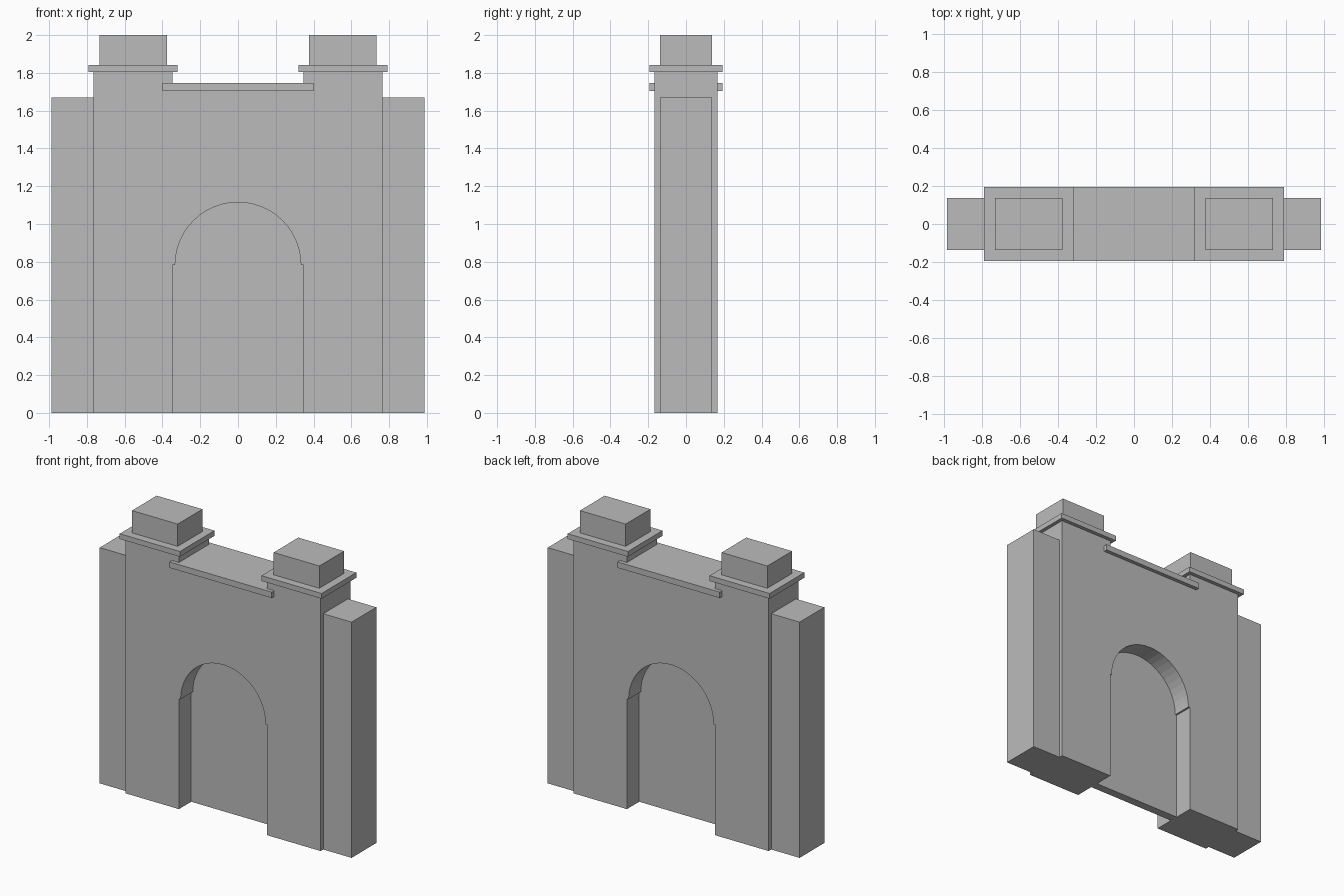
import bpy, bmesh, math

if "Cube" in bpy.data.objects:
    bpy.data.objects.remove(bpy.data.objects["Cube"])

stone = bpy.data.materials.new("grey_stone")
stone.diffuse_color = (0.5, 0.5, 0.5, 1)
stone.use_nodes = True
stone.node_tree.nodes["Principled BSDF"].inputs["Base Color"].default_value = stone.diffuse_color


def prism(name, pts, y0, y1):
    """Extrude an x-z outline from y0 to y1."""
    bm = bmesh.new()
    face = bm.faces.new([bm.verts.new((x, y0, z)) for x, z in pts])
    out = bmesh.ops.extrude_face_region(bm, geom=[face])
    verts = [v for v in out["geom"] if isinstance(v, bmesh.types.BMVert)]
    bmesh.ops.translate(bm, verts=verts, vec=(0, y1 - y0, 0))
    bmesh.ops.recalc_face_normals(bm, faces=bm.faces)
    mesh = bpy.data.meshes.new(name)
    bm.to_mesh(mesh)
    bm.free()
    mesh.materials.append(stone)
    obj = bpy.data.objects.new(name, mesh)
    bpy.context.collection.objects.link(obj)
    return obj


def box(name, x0, x1, y0, y1, z0, z1):
    return prism(name, [(x0, z0), (x1, z0), (x1, z1), (x0, z1)], y0, y1)


# Arch outline: jambs slightly wider than the round head
SPRING, R, N = 0.782, 0.333, 24
arch = [(-0.346, 0), (-0.346, SPRING)]
arch += [(-R * math.cos(math.pi * i / N), SPRING + R * math.sin(math.pi * i / N))
         for i in range(N + 1)]
arch += [(0.346, SPRING), (0.346, 0)]

# Main wall with two raised towers and the arch cut from its outline
outline = [(0.765, 0), (0.765, 1.805), (0.346, 1.805), (0.346, 1.747),
           (-0.346, 1.747), (-0.346, 1.805), (-0.765, 1.805), (-0.765, 0)]
prism("gate_wall", arch + outline, -0.167, 0.167)

# Panel closing the arch half way through
prism("arch_panel", arch, -0.03, 0.03)

for s, side in ((-1, "left"), (1, "right")):
    def xs(a, b):
        return sorted((s * a, s * b))
    # Side wings, tower cornices and tower top blocks
    box(side + "_wing", *xs(0.765, 0.987), -0.138, 0.138, 0, 1.67)
    box(side + "_tower_cornice", *xs(0.32, 0.791), -0.194, 0.194, 1.805, 1.842)
    box(side + "_tower_top", *xs(0.376, 0.734), -0.138, 0.138, 1.842, 2.0)

# Ledges over the arch, front and back
box("front_ledge", -0.4, 0.4, -0.194, -0.167, 1.705, 1.747)
box("back_ledge", -0.4, 0.4, 0.167, 0.194, 1.705, 1.747)
